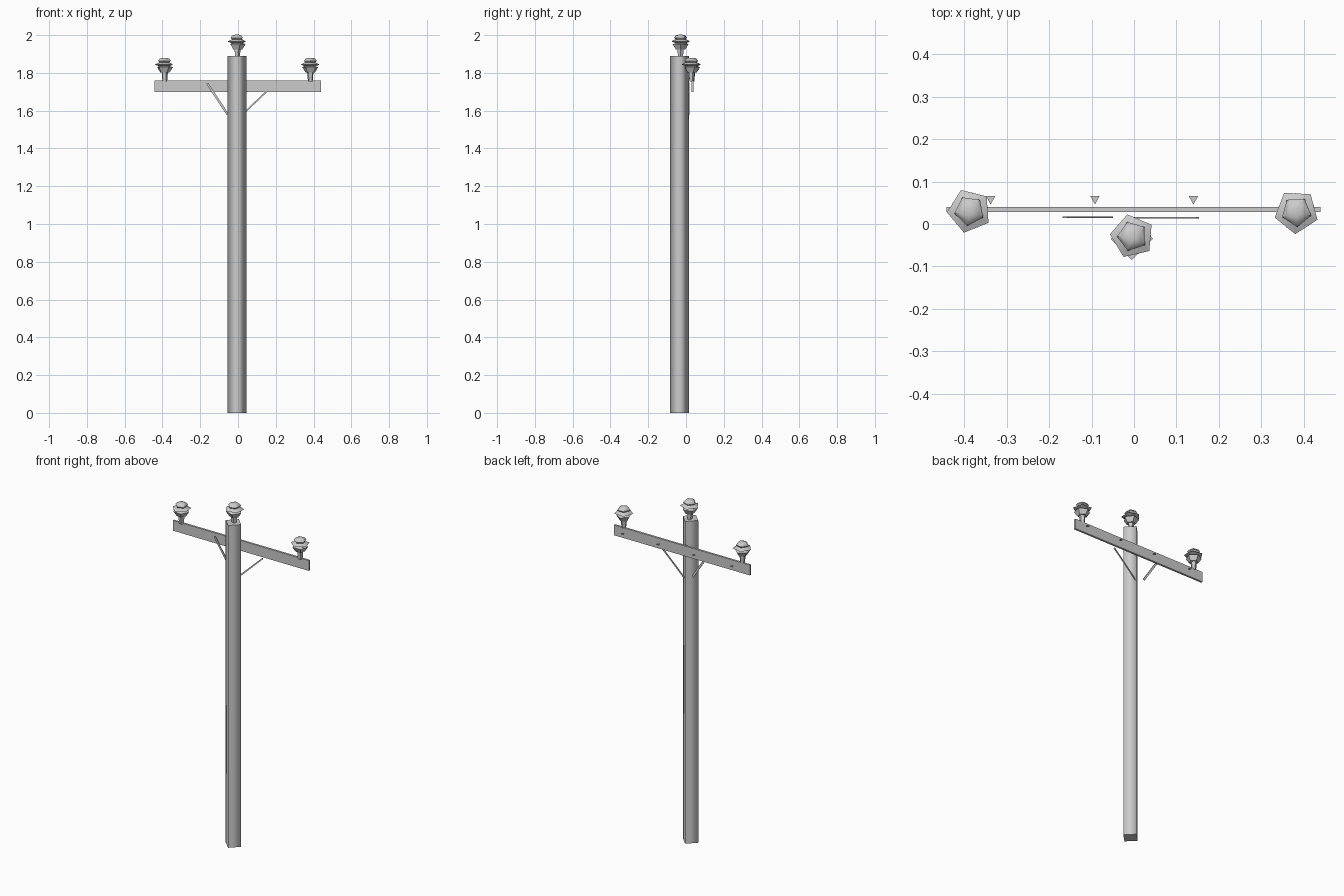
import bpy, bmesh
from math import cos, sin, pi, radians
from mathutils import Vector

if "Cube" in bpy.data.objects:
    bpy.data.objects.remove(bpy.data.objects["Cube"])


def finish(name, bm, smooth_angle=None):
    bmesh.ops.recalc_face_normals(bm, faces=bm.faces)
    mesh = bpy.data.meshes.new(name)
    bm.to_mesh(mesh)
    bm.free()
    ob = bpy.data.objects.new(name, mesh)
    bpy.context.collection.objects.link(ob)
    if smooth_angle:
        bpy.context.view_layer.objects.active = ob
        ob.select_set(True)
        bpy.ops.object.shade_smooth_by_angle(angle=radians(smooth_angle))
        ob.select_set(False)
    return ob


def lathe(name, profile, sides, loc, start, smooth_angle=None):
    """Stack of polygon rings given as (radius, height, twist in degrees)."""
    bm = bmesh.new()
    rings = []
    for r, z, twist in profile:
        a0 = radians(start + twist)
        rings.append([bm.verts.new((loc[0] + r * cos(a0 + 2 * pi * i / sides),
                                    loc[1] + r * sin(a0 + 2 * pi * i / sides),
                                    loc[2] + z)) for i in range(sides)])
    for lo, hi in zip(rings, rings[1:]):
        for i in range(sides):
            j = (i + 1) % sides
            bm.faces.new((lo[i], lo[j], hi[j], hi[i]))
    bm.faces.new(rings[0][::-1])
    bm.faces.new(rings[-1])
    return finish(name, bm, smooth_angle)


def box(name, lo, hi):
    bm = bmesh.new()
    bmesh.ops.create_cube(bm, size=1)
    lo, hi = Vector(lo), Vector(hi)
    for v in bm.verts:
        v.co = (lo + hi) / 2 + v.co * (hi - lo)
    return finish(name, bm)


def strip(name, a, b, y, width, depth):
    """Flat bar in the xz plane between two points."""
    a, b = Vector((a[0], y, a[1])), Vector((b[0], y, b[1]))
    d = (b - a).normalized()
    side = Vector((-d.z, 0, d.x)) * width / 2
    bm = bmesh.new()
    f = bm.faces.new([bm.verts.new(p) for p in (a - side, b - side, b + side, a + side)])
    out = bmesh.ops.extrude_face_region(bm, geom=[f])
    for v in out["geom"]:
        if isinstance(v, bmesh.types.BMVert):
            v.co.y += depth
    return finish(name, bm)


# four-sided pole, smooth round the sides with sharp ends
pole = lathe("pole", [(0.05, 0, 0), (0.05, 1.89, 0)], 4, (-0.005, -0.035, 0), 0)
for p in pole.data.polygons:
    p.use_smooth = abs(p.normal.z) < 0.5
for e in pole.data.edges:
    za, zb = (pole.data.vertices[i].co.z for i in e.vertices)
    e.use_edge_sharp = abs(za - zb) < 0.01

# crossarm plank behind the pole
box("crossarm", (-0.442, 0.028, 1.70), (0.44, 0.04, 1.76))

# diagonal braces
strip("brace_left", (-0.055, 1.58), (-0.163, 1.745), 0.014, 0.012, 0.004)
strip("brace_right", (0.0, 1.558), (0.15, 1.70), 0.013, 0.008, 0.004)

# small flat bolt plates behind the crossarm
for i, x in enumerate((-0.338, -0.092, 0.14, 0.37)):
    bm = bmesh.new()
    bm.faces.new([bm.verts.new(p) for p in
                  ((x - 0.011, 0.066, 1.733), (x, 0.046, 1.733), (x + 0.011, 0.066, 1.733))])
    finish(f"bolt_{i + 1}", bm)

# pin insulators: thin stem, flared skirts and a small cap
PIN = [(0.013, -0.005, 0), (0.018, 0.048, 0)]
BODY = [(0.026, 0.042, 0), (0.044, 0.070, 0), (0.031, 0.076, 20), (0.053, 0.084, 30),
        (0.029, 0.096, 30), (0.036, 0.104, 36), (0.026, 0.116, 36), (0.012, 0.120, 36)]
for name, loc, start in (("left", (-0.388, 0.031, 1.76), 82),
                         ("right", (0.383, 0.029, 1.76), -123),
                         ("top", (-0.004, -0.029, 1.882), 73)):
    lathe(f"pin_{name}", PIN, 5, loc, start)
    lathe(f"insulator_{name}", BODY, 5, loc, start, 50)
